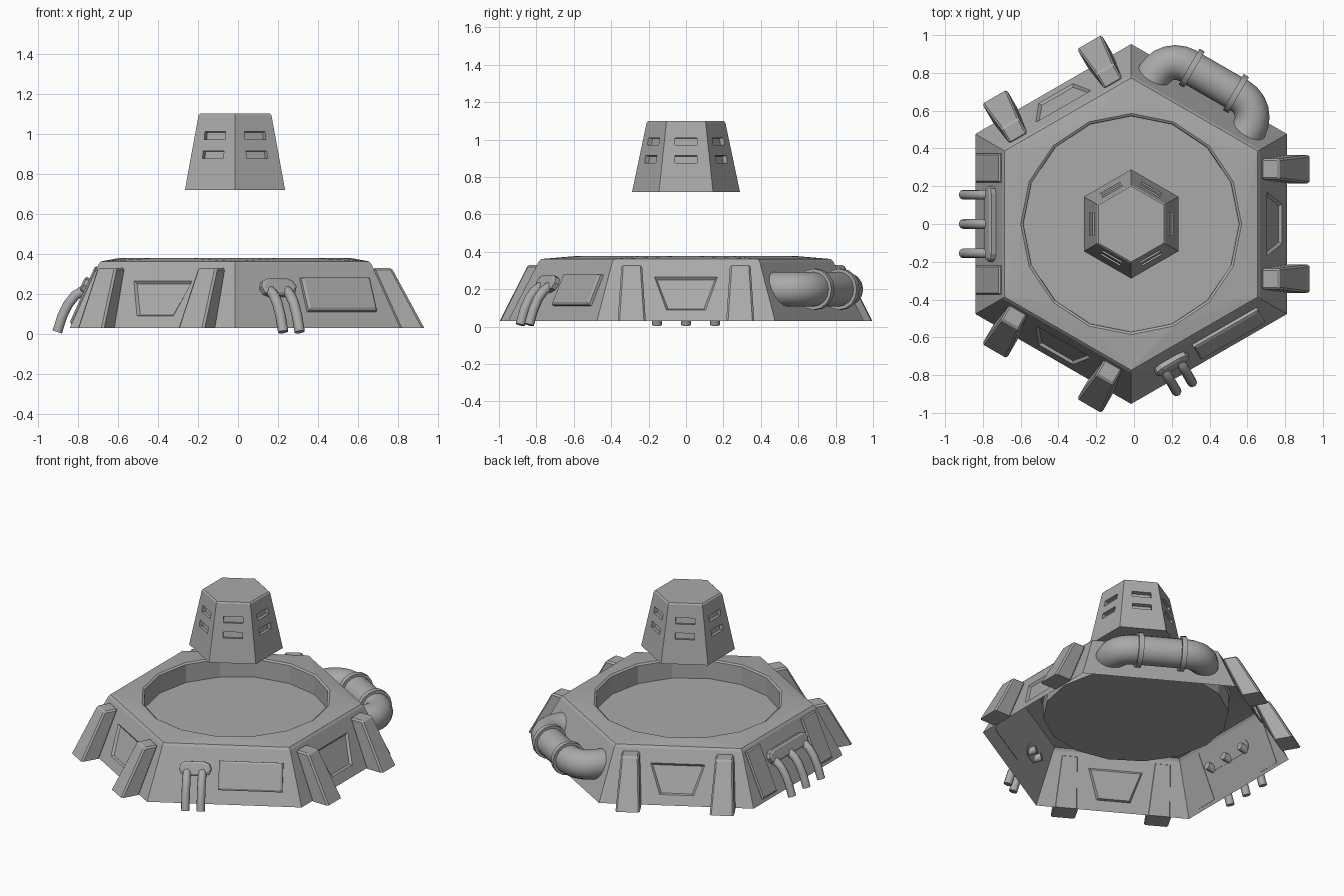
import bpy, bmesh
from math import sin, cos, pi, radians
from mathutils import Vector, Matrix

old = bpy.data.objects.get("Cube")
if old:
    bpy.data.objects.remove(old, do_unlink=True)

CENTRE = Vector((-0.015, 0, 0))
BASE = (0.825, 0.03, 0.675, 0.362)      # wall: bottom apothem, z, top apothem, z
TOWER = (0.25, 0.72, 0.18, 1.10)

grey = bpy.data.materials.new("plain_grey")
grey.use_nodes = True
grey.diffuse_color = (0.4, 0.4, 0.4, 1)
grey.node_tree.nodes["Principled BSDF"].inputs["Base Color"].default_value = (0.4, 0.4, 0.4, 1)


def polar(az, u, r, z):
    """Point at sideways offset u and distance r on the side facing az."""
    a = radians(az)
    return CENTRE + Vector((r * cos(a) - u * sin(a), r * sin(a) + u * cos(a), z))


def wall_frame(az, wall):
    """Matrix with x sideways, y up the slope and z out of a sloping wall."""
    r0, z0, r1, z1 = wall
    a = radians(az)
    u = Vector((-sin(a), cos(a), 0))
    v = (polar(az, 0, r1, z1) - polar(az, 0, r0, z0)).normalized()
    m = Matrix((u, v, u.cross(v))).transposed().to_4x4()
    m.translation = polar(az, 0, r0, z0)
    return m


def slope_pos(z, wall):
    r0, z0, r1, z1 = wall
    return (z - z0) * Vector((r1 - r0, z1 - z0)).length / (z1 - z0)


def finish(name, bm, smooth=False, recalc=True):
    if recalc:
        bmesh.ops.recalc_face_normals(bm, faces=bm.faces)
    me = bpy.data.meshes.new(name)
    bm.to_mesh(me)
    bm.free()
    me.materials.append(grey)
    ob = bpy.data.objects.new(name, me)
    bpy.context.collection.objects.link(ob)
    if smooth:
        smooth_object(ob)
    return ob


def select(ob):
    bpy.ops.object.select_all(action='DESELECT')
    ob.select_set(True)
    bpy.context.view_layer.objects.active = ob


def smooth_object(ob):
    select(ob)
    bpy.ops.object.shade_smooth_by_angle(angle=radians(40))


def hex_ring(bm, r, z):
    return [bm.verts.new(polar(30 + 60 * i, 0, r / cos(pi / 6), z)) for i in range(6)]


def circle_ring(bm, r, z, n=16):
    return [bm.verts.new(polar(360 * i / n, 0, r, z)) for i in range(n)]


def skin(bm, a, b):
    for i in range(len(a)):
        j = (i + 1) % len(a)
        bm.faces.new((a[i], a[j], b[j], b[i]))


def prism(name, frame, outline, height, shrink=0.012):
    """Raised plate with a chamfered rim on a wall."""
    bm = bmesh.new()
    n = len(outline)
    mid = sum((Vector(p) for p in outline), Vector((0, 0))) / n
    rings = []
    for depth, inset in ((-0.003, 0), (height - 0.008, 0), (height, shrink)):
        ring = []
        for p in outline:
            d = Vector(p) - mid
            q = mid + Vector((d.x - inset * (d.x > 0) + inset * (d.x < 0),
                              d.y - inset * (d.y > 0) + inset * (d.y < 0)))
            ring.append(bm.verts.new(frame @ Vector((q.x, q.y, depth))))
        rings.append(ring)
    skin(bm, rings[0], rings[1])
    skin(bm, rings[1], rings[2])
    bm.faces.new(rings[2])
    bm.faces.new(rings[0][::-1])
    return finish(name, bm)


def tube(name, points, radius, res):
    """Round tube along a path, turned into a smooth mesh."""
    cu = bpy.data.curves.new(name, 'CURVE')
    cu.dimensions = '3D'
    cu.bevel_depth, cu.bevel_resolution, cu.use_fill_caps = radius, res, True
    sp = cu.splines.new('POLY')
    sp.points.add(len(points) - 1)
    for p, co in zip(sp.points, points):
        p.co = (*co, 1)
    cu.materials.append(grey)
    ob = bpy.data.objects.new(name, cu)
    bpy.context.collection.objects.link(ob)
    select(ob)
    bpy.ops.object.convert(target='MESH')
    smooth_object(bpy.context.view_layer.objects.active)


# Hull: open hexagonal shell with recessed panels and a round pit
bm = bmesh.new()
low = hex_ring(bm, BASE[0], BASE[1])
shoulder = hex_ring(bm, 0.682, 0.347)
top = hex_ring(bm, 0.67, 0.362)
lo_v, hi_v = slope_pos(0.09, BASE), slope_pos(0.265, BASE)
for i in range(6):
    j = (i + 1) % 6
    az = 60 * j
    corners = [low[i], low[j], shoulder[j], shoulder[i]]
    if az not in (0, 120, 240):
        bm.faces.new(corners)
        continue
    frame = wall_frame(az, BASE)
    rings = [corners]
    for inset, depth in ((0, 0), (0.01, -0.014), (0.018, -0.014)):
        shape = ((-0.105 + inset, lo_v + inset), (0.105 - inset, lo_v + inset),
                 (0.168 - inset * 1.3, hi_v - inset), (-0.168 + inset * 1.3, hi_v - inset))
        rings.append([bm.verts.new(frame @ Vector((x, y, depth))) for x, y in shape])
    for a, b in zip(rings, rings[1:]):
        skin(bm, a, b)
    bm.faces.new(rings[-1])
skin(bm, shoulder, top)
lip = circle_ring(bm, 0.585, 0.378)
edge = circle_ring(bm, 0.572, 0.370)
pit = circle_ring(bm, 0.570, 0.25)
skin(bm, lip, edge)
skin(bm, edge, pit)
bm.faces.new(pit)
loops = [bm.edges.get((r[k], r[(k + 1) % len(r)])) for r in (top, lip) for k in range(len(r))]
bmesh.ops.bridge_loops(bm, edges=loops)
bmesh.ops.recalc_face_normals(bm, faces=bm.faces)
floor = min((f for f in bm.faces if len(f.verts) == 16), key=lambda f: f.calc_center_median().z)
if floor.normal.z < 0:
    bmesh.ops.reverse_faces(bm, faces=bm.faces)
finish("hull", bm, recalc=False)

# Buttresses: tapered blocks leaning on three of the walls
for az in (0, 120, 240):
    for side in (-1, 1):
        bm = bmesh.new()
        for r, z, half in ((0.822, 0.03, 0.075), (0.945, 0.03, 0.075),
                           (0.687, 0.33, 0.055), (0.782, 0.33, 0.055)):
            for s in (-half, half):
                bm.verts.new(polar(az, side * 0.29 + s, r, z))
        bmesh.ops.convex_hull(bm, input=bm.verts)
        bmesh.ops.dissolve_limit(bm, angle_limit=0.02, verts=bm.verts, edges=bm.edges)
        rim = [e for e in bm.edges if max(v.co.z for v in e.verts) > 0.3]
        bmesh.ops.bevel(bm, geom=rim, offset=0.01, segments=1, affect='EDGES')
        finish("buttress", bm)

# Raised wall plates
def rect(u0, u1, z0, z1):
    v0, v1 = slope_pos(z0, BASE), slope_pos(z1, BASE)
    return [(u0, v0), (u1, v0), (u1, v1), (u0, v1)]

prism("wide_plate", wall_frame(300, BASE), rect(-0.04, 0.355, 0.11, 0.275), 0.025)
for side in (-1, 1):
    prism("side_plate", wall_frame(180, BASE),
          rect(side * 0.297 - 0.077, side * 0.297 + 0.077, 0.05, 0.335), 0.012, 0.008)


# Hose sockets and the hoses that hang from them
def socket(az, mid, half, tall, z):
    pts = []
    for s in (1, -1):
        for k in range(5):
            a = -pi / 2 + pi * k / 4
            pts.append((mid + s * (half - tall + tall * cos(a)),
                        slope_pos(z, BASE) + s * tall * sin(a)))
    prism("hose_socket", wall_frame(az, BASE), pts, 0.035)

HOSE = ((0.70, 0.22), (0.765, 0.213), (0.80, 0.19), (0.832, 0.15), (0.862, 0.09), (0.888, 0.01))
socket(180, 0, 0.2, 0.042, 0.235)
socket(300, -0.185, 0.1, 0.045, 0.225)
for az, offsets in ((180, (-0.155, 0, 0.155)), (300, (-0.235, -0.14))):
    for u in offsets:
        tube("hose", [polar(az, u, r, z) for r, z in HOSE], 0.026, 3)

# Large elbow pipe with two collars
half_path = [(0.29, 0.70)] + [(0.16 + 0.13 * cos(a), 0.745 + 0.13 * sin(a))
                              for a in (k * pi / 12 for k in range(7))]
path = half_path + [(-u, r) for u, r in reversed(half_path)]
tube("elbow_pipe", [polar(60, u, r, 0.2) for u, r in path], 0.092, 6)
for side in (-1, 1):
    bm = bmesh.new()
    turn = Matrix.Rotation(radians(60), 4, 'Z') @ Matrix.Rotation(pi / 2, 4, 'X')
    bmesh.ops.create_cone(bm, cap_ends=True, segments=16, radius1=0.11, radius2=0.11, depth=0.032,
                          matrix=Matrix.Translation(polar(60, side * 0.135, 0.875, 0.2)) @ turn)
    finish("pipe_collar", bm, smooth=True)

# Floating tower: hexagonal frustum with two slots cut in each side
bm = bmesh.new()
foot, brow, roof = hex_ring(bm, 0.25, 0.72), hex_ring(bm, 0.182, 1.092), hex_ring(bm, 0.174, 1.10)
skin(bm, foot, brow)
skin(bm, brow, roof)
bm.faces.new(roof)
bm.faces.new(foot[::-1])
tower = finish("tower", bm)

bm = bmesh.new()
for az in range(0, 360, 60):
    for z in (0.895, 0.99):
        spot = Matrix.Translation((0, slope_pos(z, TOWER), 0))
        bmesh.ops.create_cube(bm, size=1, matrix=wall_frame(az, TOWER) @ spot
                              @ Matrix.Diagonal((0.12, 0.04, 0.05, 1)))
cutter = finish("slot_cutter", bm)
cutter.hide_render = True
cut = tower.modifiers.new("slots", 'BOOLEAN')
cut.operation, cut.solver, cut.object = 'DIFFERENCE', 'EXACT', cutter
select(tower)
bpy.ops.object.modifier_apply(modifier=cut.name)
bpy.data.objects.remove(cutter, do_unlink=True)
